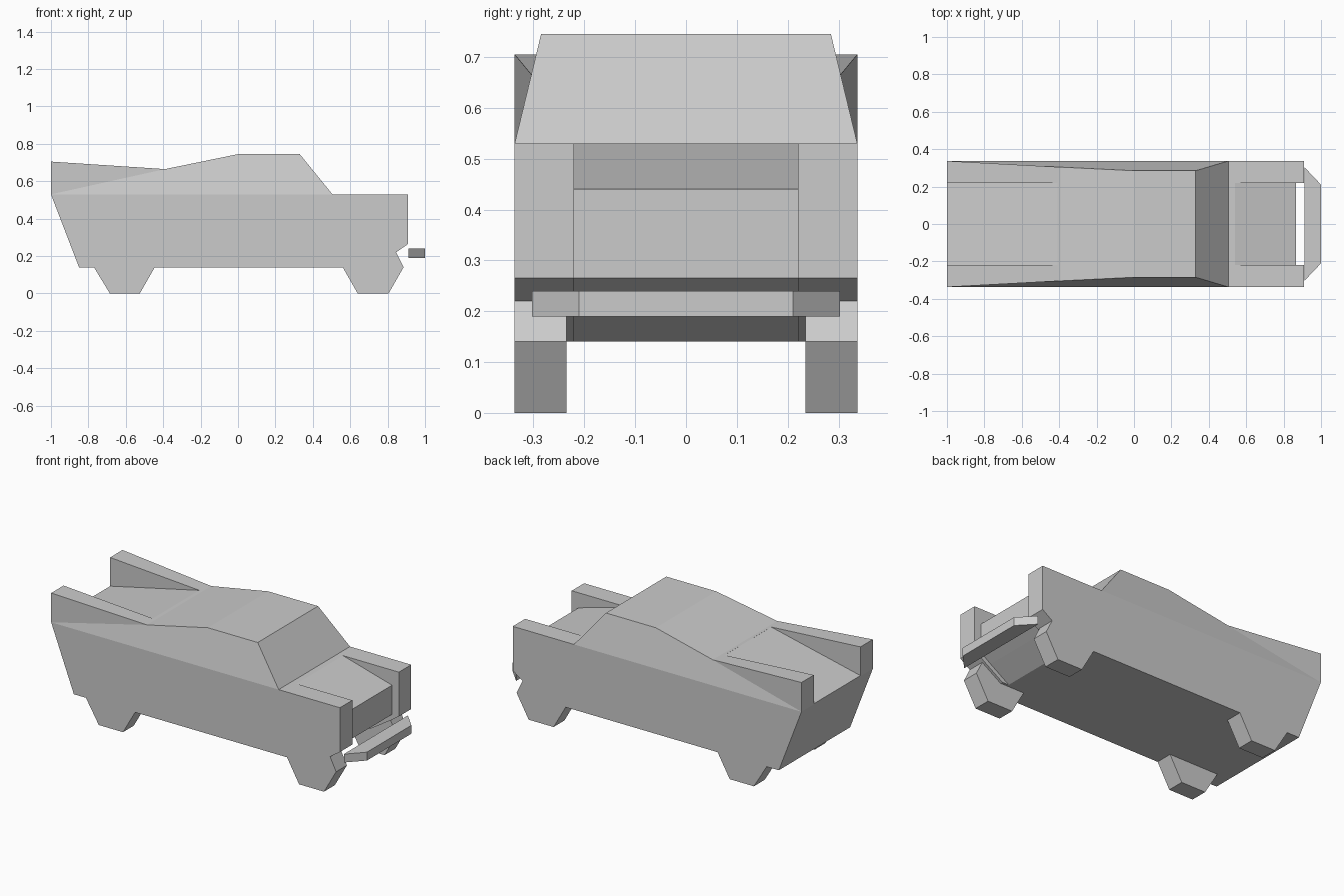
import bpy, bmesh

cube = bpy.data.objects.get("Cube")
if cube:
    bpy.data.objects.remove(cube, do_unlink=True)

grey = bpy.data.materials.new("light grey")
grey.use_nodes = True
COLOUR = (0.6, 0.6, 0.6, 1)
grey.diffuse_color = COLOUR
grey.node_tree.nodes["Principled BSDF"].inputs["Base Color"].default_value = COLOUR


def finish(name, bm):
    bmesh.ops.recalc_face_normals(bm, faces=bm.faces[:])
    mesh = bpy.data.meshes.new(name)
    bm.to_mesh(mesh)
    bm.free()
    mesh.materials.append(grey)
    obj = bpy.data.objects.new(name, mesh)
    bpy.context.collection.objects.link(obj)
    return obj


def loft(name, left, right, caps):
    """Join two matching closed outlines; caps lists the polygons closing each side."""
    bm = bmesh.new()
    a = [bm.verts.new(p) for p in left]
    b = [bm.verts.new(p) for p in right]
    n = len(a)
    for i in range(n):
        j = (i + 1) % n
        bm.faces.new((a[i], a[j], b[j], b[i]))
    for cap in caps:
        bm.faces.new([a[i] for i in cap])
        bm.faces.new([b[i] for i in cap])
    return finish(name, bm)


def prism(name, profile, y0, y1):
    """Extrude an x-z profile across y."""
    return loft(name, [(x, y0, z) for x, z in profile],
                [(x, y1, z) for x, z in profile], [range(len(profile))])


# Body shell: outline as x, half width, z; roof tapers inwards
HALF = 0.337
outline = [
    (-1, HALF, 0.705), (-0.39, 0.304, 0.665), (0, 0.285, 0.745),
    (0.33, 0.285, 0.745), (0.505, HALF, 0.53), (0.91, HALF, 0.53),
    (0.91, HALF, 0.265), (0.845, HALF, 0.22), (0.72, HALF, 0.14),
    (-0.85, HALF, 0.14), (-1, HALF, 0.53),
]
body = loft("body", outline, [(x, -y, z) for x, y, z in outline],
            [(10, 0, 1), (10, 1, 2, 3, 4), (4, 5, 6, 7, 8, 9, 10)])

# Sunken rear deck between the fins, and sunken hood and grille between the fenders
deck = [(-0.41, 0.666), (-1.1, 0.511), (-1.1, 0.9), (-0.41, 0.9)]
nose = [(0.54, 0.53), (0.865, 0.44), (0.865, 0.265), (0.80, 0.22),
        (0.66, 0.13), (0.66, 0.1), (1.1, 0.1), (1.1, 0.7), (0.54, 0.7)]
bpy.context.view_layer.objects.active = body
for name, profile in (("deck_cutter", deck), ("nose_cutter", nose)):
    cutter = prism(name, profile, -0.22, 0.22)
    cutter.hide_render = True
    cut = body.modifiers.new(name, "BOOLEAN")
    cut.operation = "DIFFERENCE"
    cut.solver = "EXACT"
    cut.object = cutter
    bpy.ops.object.modifier_apply(modifier=name)
    bpy.data.objects.remove(cutter, do_unlink=True)

# Wheels
front = [(0.56, 0.14), (0.64, 0), (0.805, 0), (0.885, 0.14), (0.845, 0.22), (0.72, 0.14)]
rear = [(-0.77, 0.14), (-0.685, 0), (-0.525, 0), (-0.445, 0.14)]
for side, s in (("left", 1), ("right", -1)):
    prism("front_wheel_" + side, front, s * 0.235, s * HALF)
    prism("rear_wheel_" + side, rear, s * 0.235, s * HALF)

# Bumper with angled ends
plan = [(0.912, -0.303), (1, -0.21), (1, 0.21), (0.912, 0.303)]
loft("front_bumper", [(x, y, 0.19) for x, y in plan],
     [(x, y, 0.24) for x, y in plan], [range(4)])
